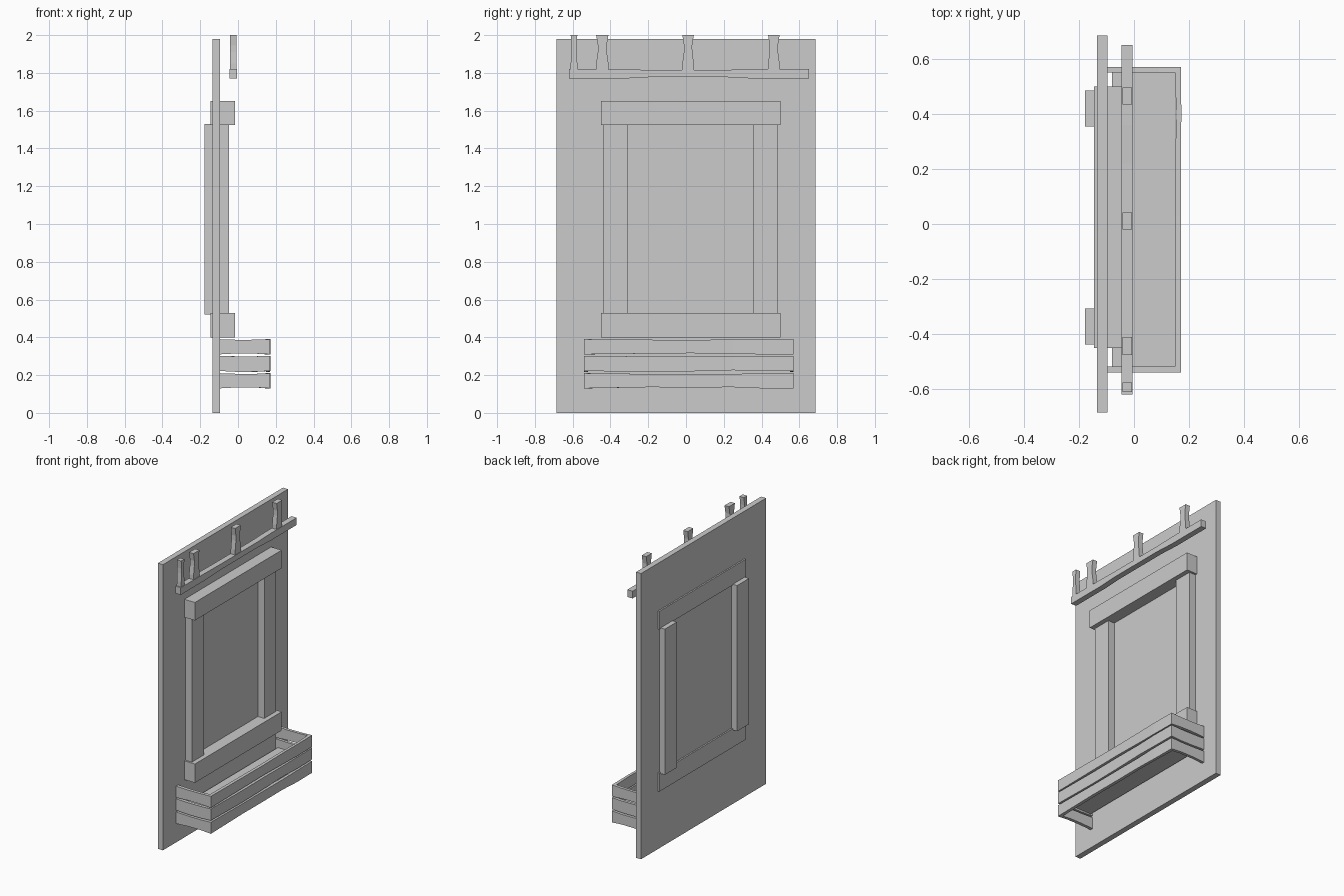
import bpy, bmesh

if "Cube" in bpy.data.objects:
    bpy.data.objects.remove(bpy.data.objects["Cube"])


def loft(name, rings):
    """Closed solid through a list of four-point rings."""
    bm = bmesh.new()
    vs = [[bm.verts.new(p) for p in r] for r in rings]
    for a, b in zip(vs, vs[1:]):
        for i in range(4):
            j = (i + 1) % 4
            bm.faces.new((a[i], a[j], b[j], b[i]))
    bm.faces.new(vs[0])
    bm.faces.new(vs[-1])
    bmesh.ops.recalc_face_normals(bm, faces=bm.faces)
    me = bpy.data.meshes.new(name)
    bm.to_mesh(me)
    bm.free()
    ob = bpy.data.objects.new(name, me)
    bpy.context.collection.objects.link(ob)
    return ob


def z_ring(x0, x1, y0, y1, z):
    return [(x0, y0, z), (x1, y0, z), (x1, y1, z), (x0, y1, z)]


def y_ring(x0, x1, y, z0, z1):
    return [(x0, y, z0), (x1, y, z0), (x1, y, z1), (x0, y, z1)]


def box(name, x0, x1, y0, y1, z0, z1):
    return loft(name, [z_ring(x0, x1, y0, y1, z0), z_ring(x0, x1, y0, y1, z1)])


# Wall panel
box("wall_panel", -0.135, -0.096, -0.685, 0.685, 0.0, 1.98)

# Window frame: rails and posts pass through the panel
for name, z0, z1 in (("bottom_rail", 0.40, 0.53), ("top_rail", 1.525, 1.65)):
    box(name, -0.145, -0.015, -0.45, 0.50, z0, z1)
for name, y0, y1 in (("left_post", -0.437, -0.306), ("right_post", 0.355, 0.485)):
    box(name, -0.178, -0.047, y0, y1, 0.52, 1.53)

# Hanging rail with a slight sag
loft("upper_rail", [y_ring(-0.045, -0.005, y, 1.77 + b, 1.82 + t) for y, b, t in
     ((-0.62, 0, 0), (-0.33, 0, -0.002), (-0.2, 0.007, -0.004),
      (0.22, 0.007, -0.004), (0.36, 0, 0), (0.65, 0, 0))])

# Waisted pegs on the rail
for i, (y, w) in enumerate(((-0.593, 0.018), (-0.443, 0.033),
                            (0.011, 0.031), (0.465, 0.031))):
    rings = []
    for z, k in ((1.815, 1.0), (1.85, 0.98), (1.91, 0.72), (1.945, 0.7), (2.0, 0.98)):
        h = w * k
        rings.append(z_ring(-0.042, -0.008, y - h, y + h, z))
    loft(f"peg_{i + 1}", rings)

# Planter slats: three U-shaped boards with uneven edges
# station: outer x, y and inner x, y
U = [(-0.097, -0.54, -0.097, -0.518), (0.0, -0.54, 0.0, -0.518),
     (0.09, -0.54, 0.09, -0.518), (0.17, -0.54, 0.148, -0.518),
     (0.17, -0.2, 0.148, -0.2), (0.17, 0.03, 0.148, 0.03),
     (0.17, 0.25, 0.15, 0.25), (0.172, 0.4, 0.154, 0.4),
     (0.17, 0.57, 0.148, 0.55), (0.09, 0.57, 0.09, 0.55),
     (0.0, 0.57, 0.0, 0.55), (-0.097, 0.57, -0.097, 0.55)]
WAVES = [[0, 5, 5, 0, 6, 5, 6, 0, 0, 6, 5, 0],
         [0, -5, -4, 0, -5, -2, 4, 0, 0, -5, -4, 0],
         [0, 5, 4, 0, 4, 6, 2, 0, 0, 5, 6, 0]]
for row, z0 in enumerate((0.13, 0.222, 0.31)):
    rings = []
    for (ox, oy, ix, iy), wv in zip(U, WAVES[row]):
        lo, hi = z0 + wv / 1000, z0 + 0.08 - abs(wv) / 1500
        rings.append([(ox, oy, lo), (ix, iy, lo), (ix, iy, hi), (ox, oy, hi)])
    loft(f"planter_slat_{row + 1}", rings)

# Planter shelf inside the slats
box("planter_floor", -0.08, 0.15, -0.52, 0.552, 0.23, 0.245)
